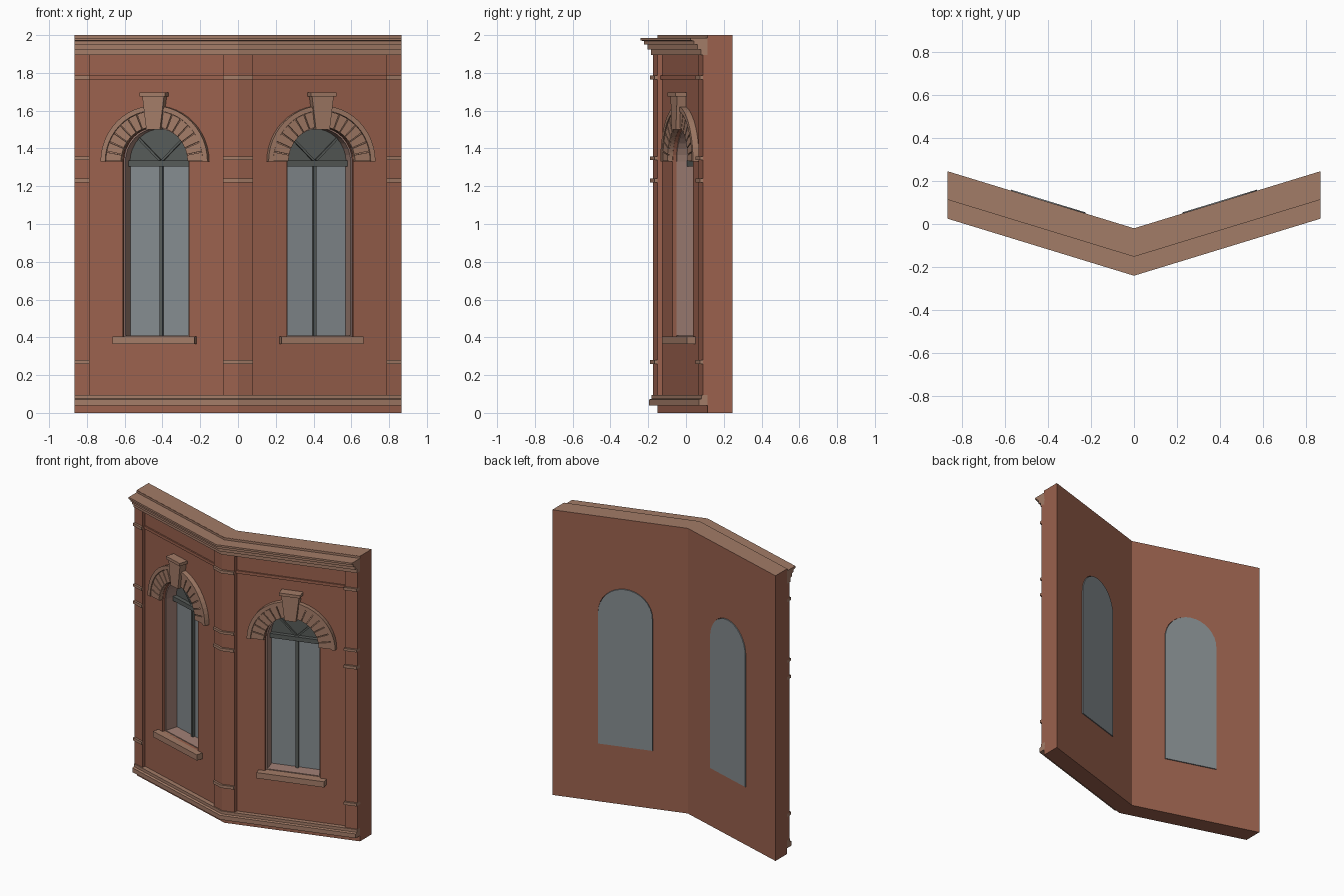
import bpy, bmesh, math
from mathutils import Vector

if "Cube" in bpy.data.objects:
    bpy.data.objects.remove(bpy.data.objects["Cube"])

HALF = 0.866            # half width of the folded wall
SLOPE = 0.306           # how fast each wing swings back
ANG = math.atan(SLOPE)
FACE = -0.15            # wall face depth at the fold
WIN_X = 0.435           # window centre on each wing
SPRING, SILL_Z = 1.33, 0.405


def material(name, rgb, rough=0.8):
    m = bpy.data.materials.new(name)
    m.use_nodes = True
    m.diffuse_color = (*rgb, 1)
    bsdf = m.node_tree.nodes["Principled BSDF"]
    bsdf.inputs["Base Color"].default_value = (*rgb, 1)
    bsdf.inputs["Roughness"].default_value = rough
    return m


BRICK = material("red_brick", (0.325, 0.120, 0.075))
STONE = material("brown_stone", (0.365, 0.200, 0.135))
REVEAL = material("pink_stone", (0.36, 0.22, 0.18))
GLASS = material("grey_glass", (0.235, 0.260, 0.275), 0.4)
FRAME = material("dark_frame", (0.095, 0.105, 0.098))


def make(name, verts, faces, mat):
    bm = bmesh.new()
    vs = [bm.verts.new(v) for v in verts]
    for f in faces:
        bm.faces.new([vs[i] for i in f])
    bmesh.ops.recalc_face_normals(bm, faces=bm.faces)
    me = bpy.data.meshes.new(name)
    bm.to_mesh(me)
    bm.free()
    me.materials.append(mat)
    ob = bpy.data.objects.new(name, me)
    bpy.context.collection.objects.link(ob)
    return ob


def loft(name, rings, mat):
    """Closed solid through a list of equal-length rings."""
    n = len(rings[0])
    verts = [v for r in rings for v in r]
    faces = [list(range(n)), list(range(len(verts) - n, len(verts)))]
    for k in range(len(rings) - 1):
        for i in range(n):
            j = (i + 1) % n
            faces.append((k * n + i, k * n + j, k * n + n + j, k * n + n + i))
    return make(name, verts, faces, mat)


def sweep(name, profile, xs, mat):
    """Run a (depth, height) profile along the folded wall line."""
    return loft(name, [[(x, y + SLOPE * abs(x), z) for y, z in profile] for x in xs], mat)


def strip(y0, y1, z0, z1):
    return [(y0, z0), (y1, z0), (y1, z1), (y0, z1)]


def place(side, u, n, z):
    """Wing coordinates: along the wall, outward from its face, up."""
    c, s = math.cos(ANG), math.sin(ANG)
    return Vector((side * WIN_X + u * c + side * n * s,
                   FACE + SLOPE * WIN_X + side * u * s - n * c, z))


def prism(name, side, outline, n0, n1, mat):
    return loft(name, [[place(side, u, n, z) for u, z in outline] for n in (n0, n1)], mat)


def box(name, side, u0, u1, z0, z1, n0, n1, mat):
    return prism(name, side, [(u0, z0), (u1, z0), (u1, z1), (u0, z1)], n0, n1, mat)


def arc(r, a0, a1, steps):
    return [(r * math.cos(math.radians(a0 + (a1 - a0) * i / steps)),
             SPRING + r * math.sin(math.radians(a0 + (a1 - a0) * i / steps)))
            for i in range(steps + 1)]


def sector(r0, r1, a0, a1, steps):
    return arc(r1, a0, a1, steps) + arc(r0, a1, a0, steps)


def arch(r, bottom):
    return [(-r, bottom), (r, bottom)] + arc(r, 0, 180, 16)


# Folded wall with stone-capped top
FULL = (-HALF, 0, HALF)
wall = sweep("wall", strip(FACE, -0.02, 0, 2), FULL, BRICK)
wall.data.materials.append(STONE)
for side in (-1, 1):
    cutter = prism("window_cutter", side, arch(0.183, SILL_Z), -0.25, 0.15, BRICK)
    cutter.hide_render = True
    mod = wall.modifiers.new("opening", "BOOLEAN")
    mod.object, mod.operation, mod.solver = cutter, "DIFFERENCE", "EXACT"
    bpy.context.view_layer.objects.active = wall
    bpy.ops.object.modifier_apply(modifier=mod.name)
    bpy.data.objects.remove(cutter)
for p in wall.data.polygons:
    p.material_index = 1 if p.normal.z > 0.9 and p.center.z > 1.9 else 0

# Cornice and plinth mouldings
sweep("cornice", [(-0.14, 1.895), (-0.185, 1.895), (-0.185, 1.925), (-0.205, 1.925),
                  (-0.205, 1.95), (-0.222, 1.95), (-0.222, 1.968), (-0.24, 1.972),
                  (-0.24, 1.985), (-0.152, 1.985), (-0.152, 1.999), (-0.14, 1.999)],
      FULL, STONE)
sweep("plinth", [(-0.14, 0.04), (-0.197, 0.04), (-0.197, 0.07), (-0.183, 0.075),
                 (-0.183, 0.095), (-0.14, 0.095)], FULL, STONE)

# Pilasters at the fold and both ends, with stone bands
PILASTERS = {"centre": (-0.08, 0, 0.08), "left": (0.785, HALF), "right": (-HALF, -0.785)}
BANDS = ((0.26, 0.28), (1.22, 1.24), (1.34, 1.357), (1.765, 1.785))
for where, xs in PILASTERS.items():
    sweep(where + "_pilaster", strip(-0.175, -0.14, 0.09, 1.9), xs, BRICK)
    for z0, z1 in BANDS:
        sweep(where + "_pilaster_band", strip(-0.19, -0.145, z0, z1), xs, STONE)

for side in (-1, 1):
    tag = "left_" if side > 0 else "right_"
    # Brick string course across the panel
    sweep(tag + "string_course", strip(-0.16, -0.145, 1.765, 1.785),
          (side * 0.08, side * 0.785), BRICK)

    # Stone lining of the opening
    outer, inner = arch(0.183, SILL_Z), arch(0.175, SILL_Z + 0.005)
    k = len(outer)
    verts = ([place(side, u, -0.02, z) for u, z in outer]
             + [place(side, u, -0.02, z) for u, z in inner]
             + [place(side, u, -0.115, z) for u, z in inner])
    faces = []
    for i in range(k):
        j = (i + 1) % k
        faces += [(i, j, k + j, k + i), (k + i, k + j, 2 * k + j, 2 * k + i)]
    make(tag + "window_lining", verts, faces, REVEAL)

    # Glazing, fanlight and bars
    prism(tag + "window_glass", side, arch(0.181, SILL_Z + 0.002), -0.129, -0.11, GLASS)
    prism(tag + "fanlight", side, sector(0, 0.175, 0, 180, 16)[:17], -0.112, -0.104, FRAME)
    box(tag + "transom", side, -0.175, 0.175, 1.305, 1.335, -0.112, -0.076, FRAME)
    box(tag + "mullion", side, -0.009, 0.009, 0.41, 1.31, -0.112, -0.092, FRAME)
    for a in (45, 135):
        du, dz = math.cos(math.radians(a)), math.sin(math.radians(a))
        w = 0.006
        ends = [(0.01, -w), (0.174, -w), (0.174, w), (0.01, w)]
        prism(tag + "fan_bar", side,
              [(r * du - t * dz, SPRING + r * dz + t * du) for r, t in ends],
              -0.106, -0.09, FRAME)

    # Sill
    box(tag + "sill", side, -0.2265, 0.2265, 0.365, SILL_Z, -0.02, 0.045, STONE)

    # Arch surround: backing ring, outer rim and separate wedge stones
    prism(tag + "arch_backing", side, sector(0.184, 0.29, 0, 180, 24), -0.005, 0.02, STONE)
    prism(tag + "arch_rim", side, sector(0.27, 0.296, 0, 180, 24), -0.005, 0.034, STONE)
    count, step = 7, 80 / 7
    for i in range(count):
        for a in (i * step, 180 - (i + 1) * step):
            prism(tag + "arch_stone", side,
                  sector(0.184, 0.268, a + 0.7, a + step - 0.7, 2), 0.01, 0.029, STONE)

    # Keystone with cap
    prism(tag + "keystone", side,
          [(-0.038, 1.5), (0.038, 1.5), (0.06, 1.676), (-0.06, 1.676)], -0.005, 0.05, STONE)
    box(tag + "keystone_cap", side, -0.071, 0.071, 1.675, 1.695, -0.005, 0.062, STONE)
